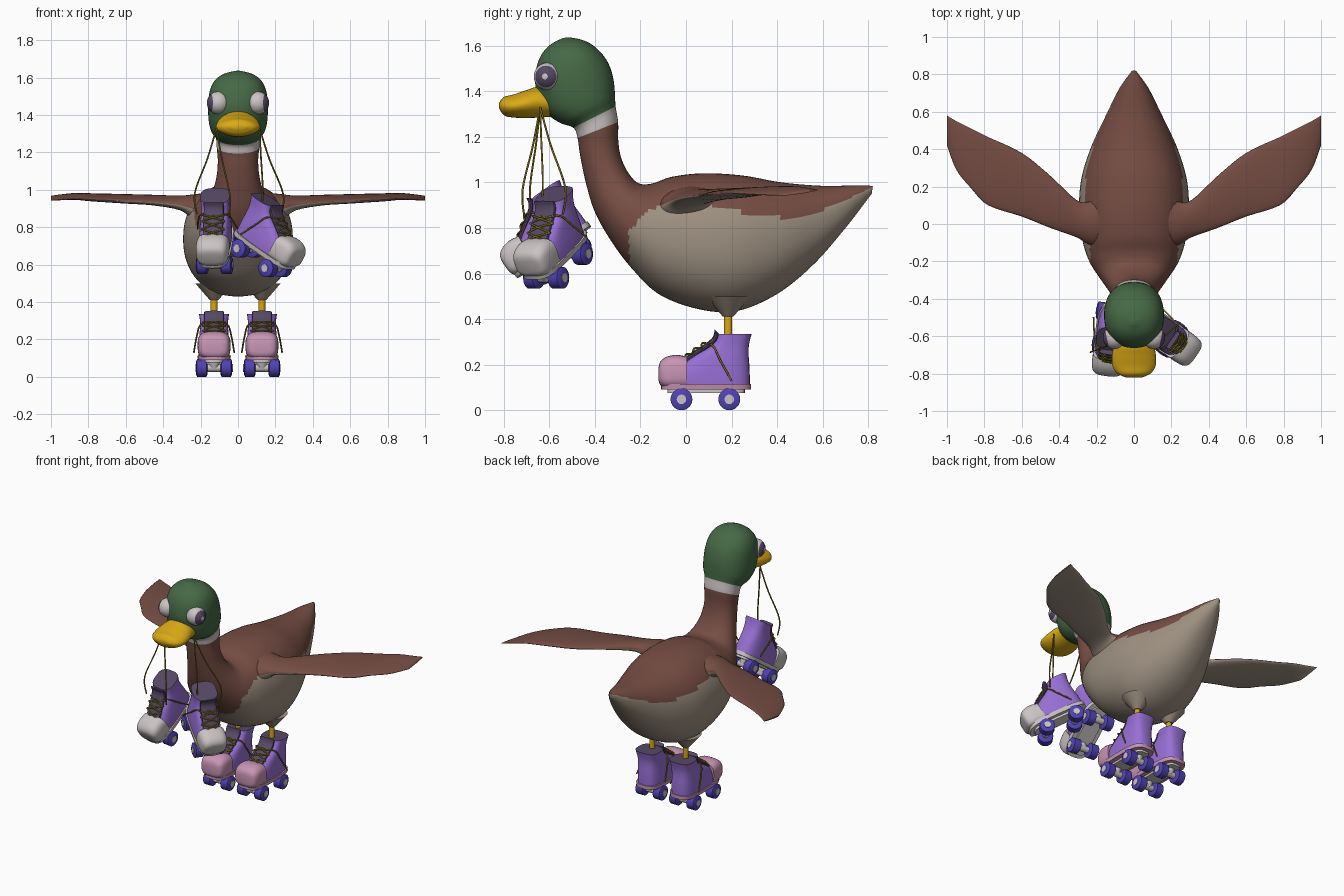
import bpy, bmesh
from math import sin, cos, pi, radians
from mathutils import Vector, Matrix

cube = bpy.data.objects.get("Cube")
if cube:
    bpy.data.objects.remove(cube)


def material(name, *rgb):
    mat = bpy.data.materials.new(name)
    mat.use_nodes = True
    mat.diffuse_color = (*rgb, 1)
    mat.node_tree.nodes["Principled BSDF"].inputs["Base Color"].default_value = (*rgb, 1)
    return mat


brown = material("feather brown", .18, .075, .057)
taupe = material("belly taupe", .34, .28, .22)
green = material("head green", .06, .14, .06)
yellow = material("bill yellow", .7, .4, .008)
white = material("off white", .6, .55, .55)
purple = material("boot purple", .31, .16, .66)
pink = material("toe pink", .58, .3, .46)
blue = material("wheel violet", .08, .055, .46)
dark = material("tongue dark purple", .095, .065, .13)
olive = material("lace olive", .22, .17, .012)


def refine(rows, steps):
    """Smooth in-between rows through the given control rows."""
    out = []
    for i in range(len(rows) - 1):
        quad = [rows[min(max(i + k, 0), len(rows) - 1)] for k in (-1, 0, 1, 2)]
        for k in range(steps):
            t = k / steps
            out.append([b + t / 2 * (c - a + t * (2 * a - 5 * b + 4 * c - d + t * (3 * (b - c) + d - a)))
                        for a, b, c, d in zip(*quad)])
    return out + [list(rows[-1])]


def oval(centre, u, v, power=2.0, sides=32):
    """Closed superellipse ring around a centre with half axes u and v."""
    bend = lambda value: abs(value) ** (2 / power) * (1 if value > 0 else -1)
    centre, u, v = Vector(centre), Vector(u), Vector(v)
    angles = [2 * pi * k / sides for k in range(sides)]
    return [centre + u * bend(cos(a)) + v * bend(sin(a)) for a in angles]


def loft(name, rings, mats, rule=None, place=None, sharp=40):
    """Skin over rings, with end caps and optional face colour rule(face, ring)."""
    bm = bmesh.new()
    loops = [[bm.verts.new(p) for p in ring] for ring in rings]
    made = []
    for i, (low, high) in enumerate(zip(loops, loops[1:])):
        for k in range(len(low)):
            made.append((bm.faces.new((low[k - 1], low[k], high[k], high[k - 1])), i))
    made.append((bm.faces.new(loops[0]), 0))
    made.append((bm.faces.new(loops[-1]), len(loops) - 2))
    bmesh.ops.recalc_face_normals(bm, faces=bm.faces)
    bm.normal_update()
    if rule:
        for face, i in made:
            face.material_index = int(rule(face, i))
    mesh = bpy.data.meshes.new(name)
    bm.to_mesh(mesh)
    bm.free()
    mesh.shade_smooth()
    mesh.set_sharp_from_angle(angle=radians(sharp))
    for mat in mats:
        mesh.materials.append(mat)
    ob = bpy.data.objects.new(name, mesh)
    bpy.context.collection.objects.link(ob)
    if place:
        ob.matrix_world = place
    return ob


def tube(name, paths, radius, mat, place=None):
    """Thin cords along smooth paths."""
    curve = bpy.data.curves.new(name, "CURVE")
    curve.dimensions = "3D"
    curve.bevel_depth, curve.bevel_resolution = radius, 1
    curve.use_fill_caps = True
    curve.materials.append(mat)
    for path in paths:
        points = refine(path, 6)
        spline = curve.splines.new("POLY")
        spline.points.add(len(points) - 1)
        for point, co in zip(spline.points, points):
            point.co = (*co, 1)
    ob = bpy.data.objects.new(name, curve)
    bpy.context.collection.objects.link(ob)
    if place:
        ob.matrix_world = place
    bpy.ops.object.select_all(action="DESELECT")
    ob.select_set(True)
    bpy.context.view_layer.objects.active = ob
    bpy.ops.object.convert(target="MESH")


def rod(name, start, end, r1, r2, mat, place=None):
    axis = (Vector(end) - Vector(start)).normalized()
    u = axis.orthogonal().normalized()
    v = axis.cross(u)
    rings = [oval(p, u * r, v * r, sides=16) for p, r in ((start, r1), (end, r2))]
    loft(name, rings, [mat], place=place)


# Body, neck and head: back y, z, front y, z, half width
body_rows = [
    (.82, .985, .815, .95, .012), (.74, .987, .70, .80, .08), (.60, .985, .56, .64, .15),
    (.42, 1, .40, .51, .23), (.25, 1.03, .22, .435, .283), (.08, 1.04, .05, .445, .293),
    (-.06, 1.025, -.12, .51, .275), (-.15, .995, -.24, .625, .24), (-.21, .997, -.33, .745, .19),
    (-.255, 1.045, -.40, .87, .145), (-.285, 1.11, -.44, 1, .117), (-.297, 1.18, -.465, 1.12, .108),
    (-.298, 1.265, -.476, 1.195, .114), (-.309, 1.333, -.495, 1.24, .12),
    (-.312, 1.39, -.56, 1.265, .146), (-.318, 1.45, -.625, 1.32, .158), (-.335, 1.51, -.66, 1.42, .159),
    (-.365, 1.56, -.657, 1.5, .15), (-.41, 1.603, -.635, 1.56, .125), (-.46, 1.627, -.595, 1.605, .08),
    (-.515, 1.637, -.54, 1.634, .015)]
STEPS = 8
belly_line = [(-.25, .79), (-.16, .88), (0, .94), (.15, .89), (.32, .85), (.5, .845), (.63, .89), (.82, .98)]


def plumage(face, ring):
    row = ring // STEPS
    if row >= 12:
        return 2 if row == 12 else 3
    y, z = face.calc_center_median().yz
    if y < -.25:
        return 0
    for (y1, z1), (y2, z2) in zip(belly_line, belly_line[1:]):
        if y <= y2:
            return z < z1 + (z2 - z1) * (y - y1) / (y2 - y1)
    return 0


rings = [oval((0, (ty + by) / 2, (tz + bz) / 2), (w, 0, 0), (0, (ty - by) / 2, (tz - bz) / 2), 2.2, 64)
         for ty, tz, by, bz, w in refine(body_rows, STEPS)]
loft("body", rings, [brown, taupe, white, green], plumage, sharp=80)

# Bill: y, bottom, top, half width
bill_rows = [(-.56, 1.29, 1.39, .09), (-.64, 1.285, 1.42, .105), (-.70, 1.283, 1.405, .117),
             (-.76, 1.285, 1.385, .115), (-.80, 1.295, 1.375, .088), (-.82, 1.325, 1.35, .045)]
rings = [oval((0, y, (a + b) / 2), (w, 0, 0), (0, 0, (b - a) / 2), 1.9) for y, a, b, w in refine(bill_rows, 4)]
loft("bill", rings, [yellow], sharp=70)

# Wing: x, leading y, trailing y, height, thickness
wing_rows = [(.15, -.13, .16, .90, .17), (.24, -.11, .12, .91, .13), (.31, -.07, .13, .93, .075),
             (.45, -.02, .26, .945, .052), (.6, .04, .38, .952, .045), (.78, .10, .465, .96, .036),
             (.87, .19, .51, .965, .028), (.95, .29, .55, .96, .02), (1, .42, .58, .955, .01)]
for side, label in ((1, "left"), (-1, "right")):
    rings = [oval((x * side, (a + b) / 2, z), (0, (b - a) / 2, .012), (0, 0, t / 2))
             for x, a, b, z, t in refine(wing_rows, 4)]
    loft(label + "_wing", rings, [brown, taupe], lambda f, i: f.normal.z < -.05, sharp=75)

    # Eyeball with a dark iris and a small light centre
    look = Vector((.97 * side, -.2, 0)).normalized()
    across = look.cross((0, 0, 1))
    rings = []
    for angle in (2, 12, 30, 50, 70, 90, 110, 130, 150, 178):
        r = .062 * sin(radians(angle))
        centre = Vector((.105 * side, -.607, 1.465)) + look * .062 * cos(radians(angle))
        rings.append(oval(centre, across * r, (0, 0, r), sides=24))
    loft(label + "_eye", rings, [white, dark], lambda f, i: i in (1, 2), sharp=60)

    # Leg and its feathered root
    rod(label + "_leg", (.128 * side, .185, .25), (.128 * side, .185, .47), .018, .018, yellow)
    rod(label + "_leg_root", (.128 * side, .185, .412), (.128 * side, .185, .50), .024, .10, taupe)

# Roller skate, toe along -y
boot_rows = [(.10, -.08, .28, .082), (.15, -.08, .28, .083), (.20, -.03, .278, .08),
             (.24, .03, .275, .077), (.285, .11, .276, .074), (.335, .145, .288, .08)]
toe_rows = [(-.12, .13, .19, .045), (-.112, .11, .215, .07), (-.085, .095, .235, .084),
            (-.04, .092, .243, .088), (.005, .092, .235, .087)]
tongue_rows = [(-.03, .195), (.03, .242), (.1, .288), (.128, .315), (.135, .345)]


def skate(name, place, trim):
    rings = [oval((0, (a + b) / 2, z), (w, 0, 0), (0, (b - a) / 2, 0), 3) for z, a, b, w in refine(boot_rows, 3)]
    loft(name + "_boot", rings, [purple, dark], lambda f, i: f.normal.z > .9 and len(f.verts) > 4, place)
    rings = [oval((0, y, (a + b) / 2), (w, 0, 0), (0, 0, (b - a) / 2), 3.2) for y, a, b, w in refine(toe_rows, 3)]
    loft(name + "_toe_cap", rings, [trim], place=place, sharp=60)
    rings = [oval((0, y, z), (.054, 0, 0), (0, -.009, .009), 3, 16) for y, z in refine(tongue_rows, 3)]
    loft(name + "_tongue", rings, [dark], place=place)
    rings = [oval((0, .088, z), (w, 0, 0), (0, .198, 0), 3.5) for z, w in ((.09, .086), (.115, .09))]
    loft(name + "_sole", rings, [trim], place=place)
    rings = [oval((0, .088, z), (.055, 0, 0), (0, .17, 0), 4) for z in (.076, .092)]
    loft(name + "_plate", rings, [white], place=place)

    # Two trucks with a pair of wheels each
    for y, end in ((-.02, "front"), (.19, "rear")):
        rod(f"{name}_{end}_axle", (-.1, y, .048), (.1, y, .048), .021, .021, white, place)
        rod(f"{name}_{end}_truck", (0, y, .04), (0, y, .085), .02, .035, white, place)
        for side in (-1, 1):
            rings = [oval((side * x, y, .048), (0, r, 0), (0, 0, r), sides=24)
                     for x, r in ((.034, .034), (.041, .048), (.09, .048), (.097, .034))]
            loft(f"{name}_{end}_wheel", rings, [blue], place=place)

    # Crossed laces and loose ends
    paths = []
    for (y1, z1), (y2, z2) in zip(refine(tongue_rows[:3], 2), refine(tongue_rows[:3], 2)[1:]):
        for side in (-1, 1):
            paths.append([(-.062 * side, y1, z1 + .004), (0, (y1 + y2) / 2 - .013, (z1 + z2) / 2 + .016),
                          (.062 * side, y2, z2 + .004)])
    for side in (-1, 1):
        paths.append([(0, .085, .295), (.07 * side, .12, .28), (.092 * side, .15, .22), (.108 * side, .2, .13)])
    tube(name + "_laces", paths, .0045, olive, place)


def pose(x, y, z, yaw, pitch):
    return (Matrix.Translation((x, y, z)) @ Matrix.Rotation(radians(yaw), 4, "Z")
            @ Matrix.Rotation(radians(pitch), 4, "X"))


skate("left_worn_skate", pose(.128, 0, 0, 0, 0), pink)
skate("right_worn_skate", pose(-.128, 0, 0, 0, 0), pink)
skate("left_carried_skate", pose(.165, -.59, .55, 55, 30), white)
skate("right_carried_skate", pose(-.12, -.60, .57, -7, 35), white)

# Cords from the bill corners down to the carried skates
for label, side, ends in (("left", 1, [(.13, -.63, .93), (.23, -.54, .86)]),
                          ("right", -1, [(-.22, -.68, .87), (-.05, -.71, .85)])):
    start = Vector((.115 * side, -.64, 1.33))
    paths = []
    for end in ends:
        end = Vector(end)
        bulge = Vector(((end.x - start.x) * .35, (end.y - start.y) * .35, .0))
        paths.append([start, start.lerp(end, .35) + bulge * .3, start.lerp(end, .75) + bulge, end])
    tube(label + "_cords", paths, .0045, olive)
